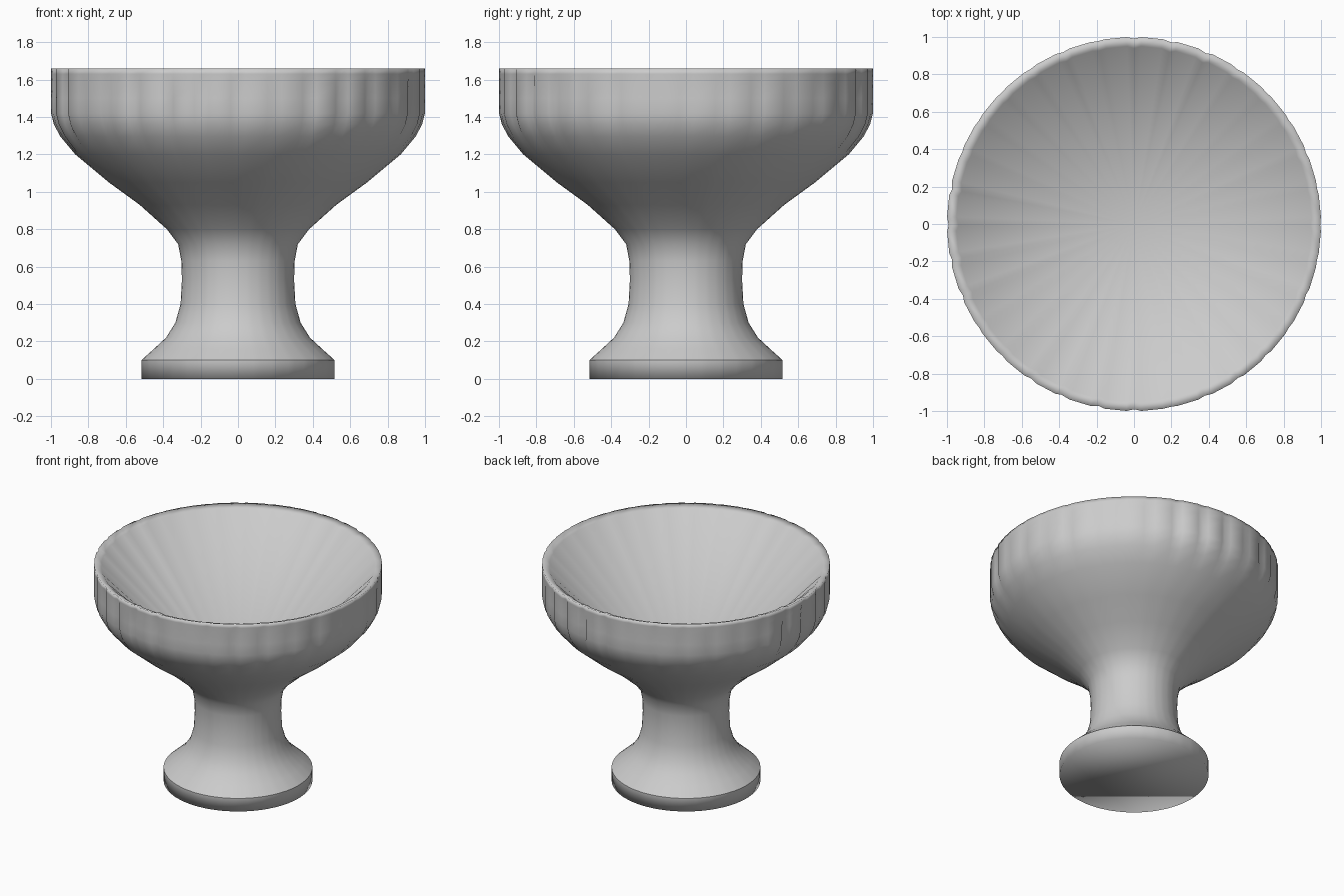
import bpy, bmesh, math, random

random.seed(4)
cube = bpy.data.objects.get("Cube")
if cube:
    bpy.data.objects.remove(cube, do_unlink=True)

# Colour
grey = bpy.data.materials.new("plain_grey")
grey.use_nodes = True
grey.diffuse_color = (0.6, 0.6, 0.6, 1)
grey.node_tree.nodes["Principled BSDF"].inputs["Base Color"].default_value = (0.6, 0.6, 0.6, 1)

# Outline from the foot up to the inner lip: radius, height
FOOT_TOP = 0.1
profile = [
    (0.517, 0), (0.517, FOOT_TOP), (0.45, 0.16), (0.385, 0.22), (0.335, 0.3),
    (0.307, 0.4), (0.3, 0.53), (0.303, 0.63), (0.32, 0.72), (0.38, 0.8),
    (0.525, 0.93), (0.69, 1.05), (0.87, 1.2), (0.95, 1.295), (0.985, 1.36),
    (1, 1.42), (1, 1.5), (1, 1.58), (1, 1.63), (1, 1.66), (0.95, 1.64),
]
BOWL_BOTTOM = 0.65
FOLDS = 32
STEP = math.tau / FOLDS
depths = [random.uniform(0.006, 0.026) for _ in range(FOLDS)]
leans = [random.uniform(-0.12, 0.12) for _ in range(FOLDS)]


def fold_strength(radius, height):
    """Creases fade out under the band and towards the lip."""
    if radius < 0.9:
        return 0
    return max(0, min(1, (height - 1.22) / 0.2, (1.72 - height) / 0.15))


def make_ring(bm, radius, height):
    ring = []
    strength = fold_strength(radius, height)
    for i in range(FOLDS):
        for side in (-1, 0, 1):
            angle = i * STEP + side * STEP * 0.2
            r = radius
            if side == 0:
                r -= depths[i] * strength
                angle += leans[i] * STEP * strength * math.sin(height * 14)
            ring.append(bm.verts.new((r * math.cos(angle), r * math.sin(angle), height)))
    return ring


# Goblet: foot, stem and pleated bowl in one turned shell
bm = bmesh.new()
rings = [make_ring(bm, r, z) for r, z in profile]
count = len(rings[0])
for low, high in zip(rings, rings[1:]):
    for i in range(count):
        j = (i + 1) % count
        bm.faces.new((low[i], low[j], high[j], high[i]))

# Flat underside and conical inside of the bowl
bm.faces.new(rings[0][::-1])
apex = bm.verts.new((0, 0, BOWL_BOTTOM))
lip = rings[-1]
for i in range(count):
    bm.faces.new((lip[i], lip[(i + 1) % count], apex))

# Smooth everywhere, with one crisp edge on top of the foot
for face in bm.faces:
    face.smooth = True
for edge in bm.edges:
    if all(abs(v.co.z - FOOT_TOP) < 0.001 for v in edge.verts):
        edge.smooth = False

mesh = bpy.data.meshes.new("goblet")
bm.to_mesh(mesh)
bm.free()
mesh.materials.append(grey)
goblet = bpy.data.objects.new("goblet", mesh)
bpy.context.collection.objects.link(goblet)
